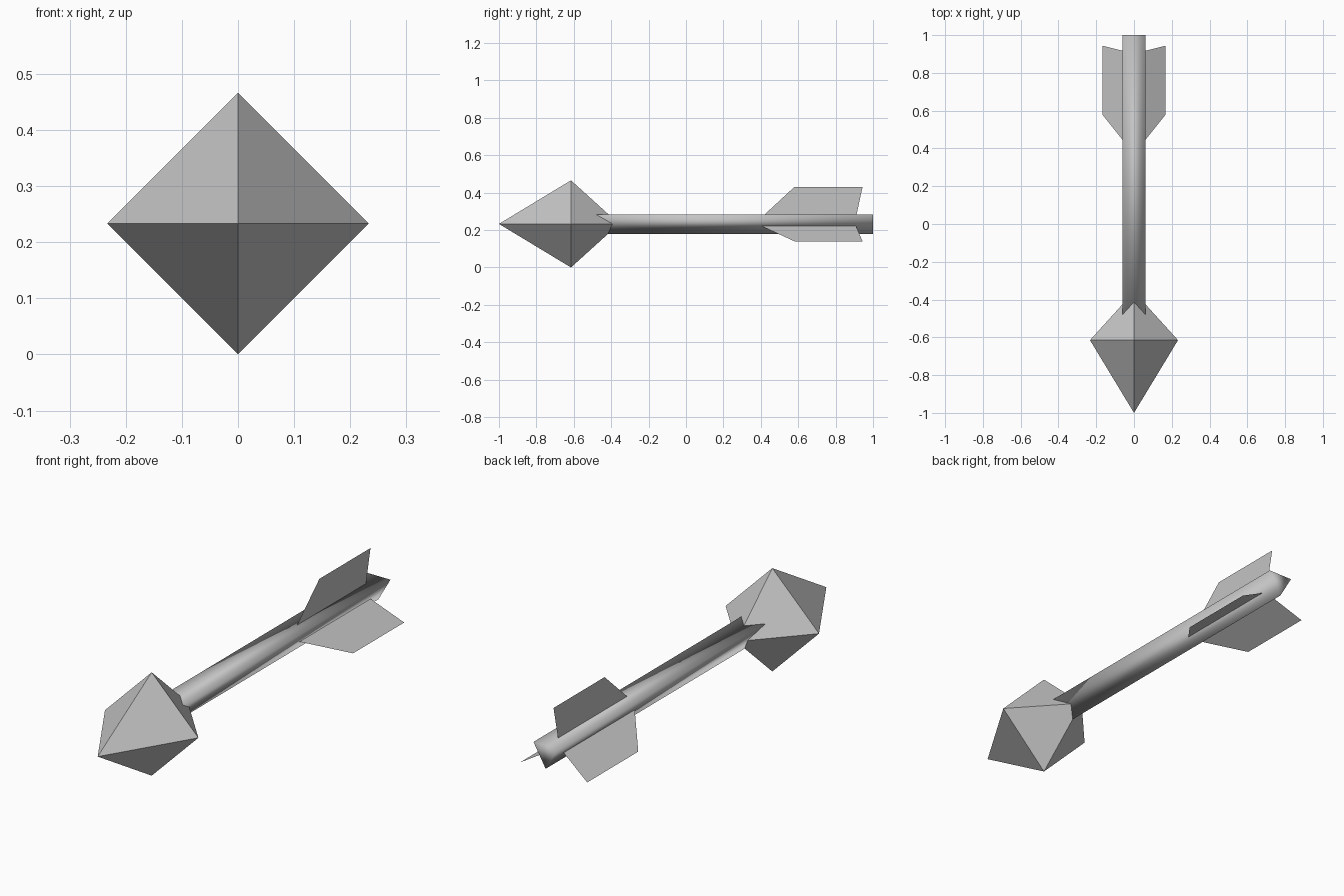
import bpy, bmesh, math
from mathutils import Matrix, Vector

cube = bpy.data.objects.get("Cube")
if cube:
    bpy.data.objects.remove(cube, do_unlink=True)

grey = bpy.data.materials.new("plain_grey")
grey.use_nodes = True
COLOUR = (0.55, 0.55, 0.55, 1)
grey.diffuse_color = COLOUR
grey.node_tree.nodes["Principled BSDF"].inputs["Base Color"].default_value = COLOUR

AXIS_Z = 0.233


def finish(name, bm, smooth=False):
    mesh = bpy.data.meshes.new(name)
    for face in bm.faces:
        face.smooth = smooth
    bm.to_mesh(mesh)
    bm.free()
    mesh.materials.append(grey)
    obj = bpy.data.objects.new(name, mesh)
    bpy.context.collection.objects.link(obj)
    return obj


# Arrow head: two four-sided pyramids sharing a square rim
bm = bmesh.new()
r = AXIS_Z
rim = [bm.verts.new((x, -0.615, AXIS_Z + z)) for x, z in ((r, 0), (0, r), (-r, 0), (0, -r))]
tip = bm.verts.new((0, -1, AXIS_Z))
tail = bm.verts.new((0, -0.358, AXIS_Z))
for a, b in zip(rim, rim[1:] + rim[:1]):
    bm.faces.new((a, b, tip))
    bm.faces.new((b, a, tail))
bmesh.ops.recalc_face_normals(bm, faces=bm.faces)
finish("arrow_head", bm)

# Shaft: three-sided bar with a flat top, smooth shaded
SHAFT_Z, SHAFT_R = 0.248, 0.07
bm = bmesh.new()
rings = []
for y in (-0.6, 1):
    angles = [math.radians(30 + 120 * i) for i in range(3)]
    rings.append([bm.verts.new((SHAFT_R * math.cos(t), y, SHAFT_Z + SHAFT_R * math.sin(t)))
                  for t in angles])
front, back = rings
for i in range(3):
    j = (i + 1) % 3
    bm.faces.new((front[i], front[j], back[j], back[i]))
bm.faces.new(front)
bm.faces.new(back)
bmesh.ops.recalc_face_normals(bm, faces=bm.faces)
finish("shaft", bm, smooth=True)

# Three swept flights, one per side of the shaft
profile = [(0, 0.37), (0.194, 0.58), (0.194, 0.944), (0, 0.902)]
for i, name in enumerate(("top_flight", "right_flight", "left_flight")):
    turn = Matrix.Rotation(math.radians(-120 * i), 3, 'Y')
    bm = bmesh.new()
    bm.faces.new([bm.verts.new(turn @ Vector((0, y, h)) + Vector((0, 0, 0.237)))
                  for h, y in profile])
    finish(name, bm)
